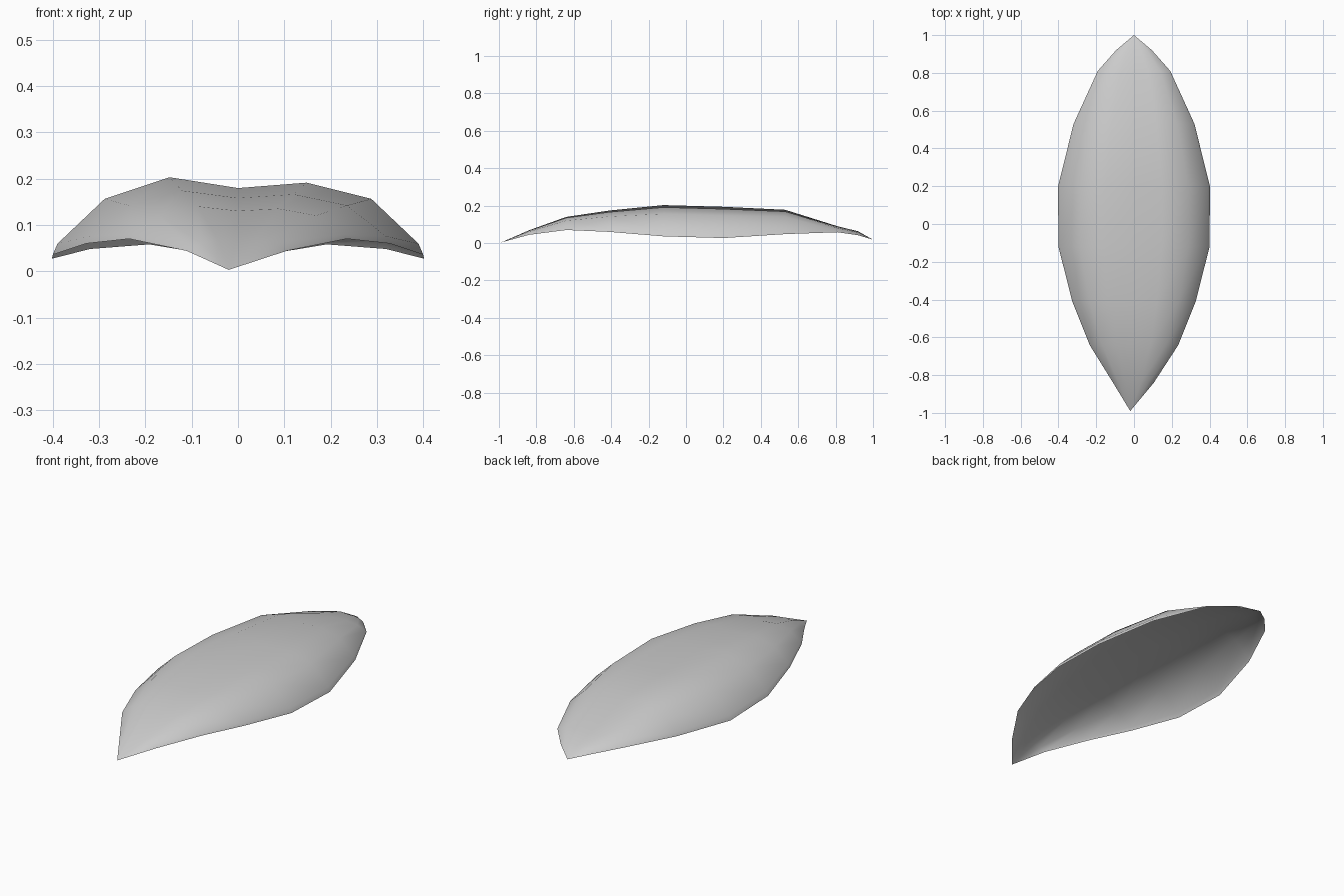
import bpy, bmesh

# Stations along the leaf: y, half width, rim height, ridge height, midline x
STATIONS = [
    (-0.99, 0.000, 0.003, 0.003, -0.02),
    (-0.84, 0.108, 0.044, 0.068, -0.003),
    (-0.64, 0.235, 0.070, 0.140, 0.0),
    (-0.41, 0.327, 0.060, 0.174, 0.0),
    (-0.12, 0.400, 0.036, 0.203, 0.0),
    (0.20, 0.402, 0.027, 0.194, 0.0),
    (0.53, 0.320, 0.048, 0.178, 0.0),
    (0.81, 0.192, 0.058, 0.090, 0.0),
    (0.92, 0.095, 0.042, 0.063, 0.0),
    (1.00, 0.000, 0.018, 0.018, 0.0),
]
# Cross-section: fraction of half width, fraction of rise from rim to ridge
SECTION = [(-1, 0), (-0.975, 0.14), (-0.72, 0.72), (-0.37, 1.0), (0, 0.86),
           (0.37, 0.93), (0.72, 0.72), (0.975, 0.14), (1, 0)]

# Arched leaf sheet with a shallow valley along its midrib
bm = bmesh.new()
rows = [[bm.verts.new((cx + u * w, y, rim + k * (ridge - rim))) for u, k in SECTION]
        for y, w, rim, ridge, cx in STATIONS]
for a, b in zip(rows, rows[1:]):
    for i in range(len(SECTION) - 1):
        bm.faces.new((a[i], a[i + 1], b[i + 1], b[i]))
bmesh.ops.remove_doubles(bm, verts=bm.verts[:], dist=0.0005)
for f in bm.faces:
    f.smooth = True

mesh = bpy.data.meshes.new("leaf")
bm.to_mesh(mesh)
bm.free()
leaf = bpy.data.objects.new("leaf", mesh)
bpy.context.collection.objects.link(leaf)
